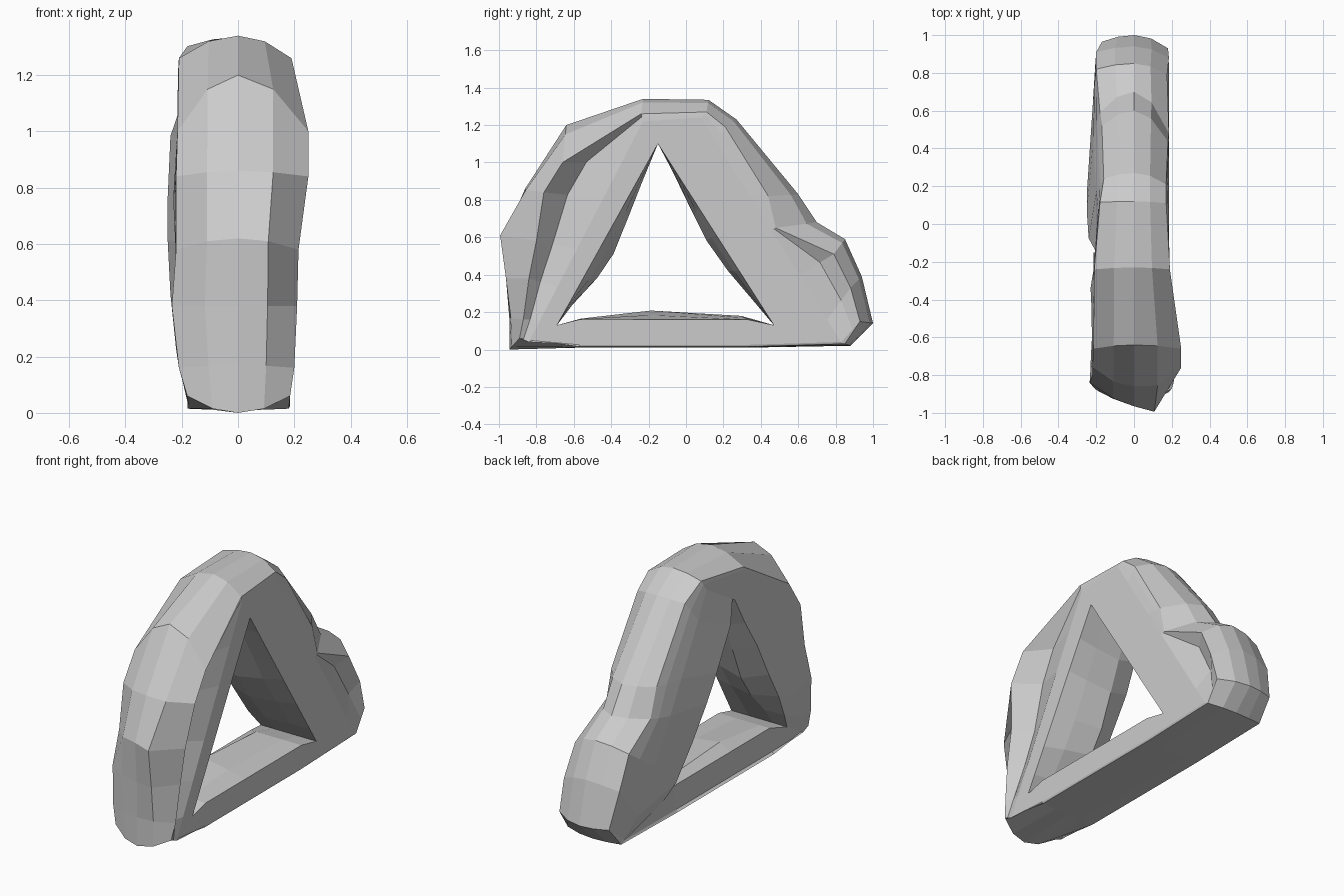
import bpy, bmesh
from mathutils import Vector

cube = bpy.data.objects.get("Cube")
if cube:
    bpy.data.objects.remove(cube, do_unlink=True)

stone = bpy.data.materials.new("pale grey stone")
stone.use_nodes = True
grey = (0.6, 0.6, 0.6, 1)
stone.diffuse_color = grey
stone.node_tree.nodes["Principled BSDF"].inputs["Base Color"].default_value = grey

FLAT = 0.185     # half width of the flat side on the left
HOLE_CENTRE = Vector((-0.13, 0.42))


def section(crest, shoulder, rim, hole, left, right, flat_right,
            bulge=0.0, groove=0.0, brow=0.0, reach=1.0):
    """One closed rock cross-section, from its crest round to the hole and back."""
    crest, shoulder, rim, hole = (Vector(p) for p in (crest, shoulder, rim, hole))
    inward = (HOLE_CENTRE - hole).normalized()
    far_shoulder = crest.lerp(shoulder, reach)
    rim_right = (right + flat_right) / 2
    ring = [
        (0, crest),
        (left * 0.5, crest.lerp(shoulder, 0.25) - Vector((brow, 0))),
        (left, shoulder),
        ((left + FLAT) / 2 - groove, shoulder.lerp(rim, 0.4)),
        (FLAT, rim), (FLAT, hole),
        (0.07, hole + inward * bulge * 0.5), (-0.09, hole + inward * bulge),
        (-flat_right, hole), (-rim_right, rim),
        (-(right + rim_right) / 2, far_shoulder.lerp(rim, 0.4)),
        (-right, far_shoulder),
        (-right * 0.5, crest.lerp(far_shoulder, 0.25)),
    ]
    return [Vector((x, p.x, p.y)) for x, p in ring]


def limb_sections(rims, holes, rows, reach=1.0):
    """Slide the rim and hole edges along straight lines; each row shapes the rest."""
    out = []
    for t, crest, shoulder, *shape in rows:
        rim = Vector(rims[0]).lerp(Vector(rims[1]), t)
        hole = Vector(holes[0]).lerp(Vector(holes[1]), t)
        out.append(section(crest, shoulder, rim, hole, *shape, reach=reach))
    return out


def loft(name, rings):
    bm = bmesh.new()
    loops = [[bm.verts.new(p) for p in ring] for ring in rings]
    for a, b in zip(loops, loops[1:]):
        for i in range(len(a)):
            j = (i + 1) % len(a)
            bm.faces.new((a[i], a[j], b[j], b[i]))
    bmesh.ops.remove_doubles(bm, verts=bm.verts, dist=0.0005)
    bmesh.ops.recalc_face_normals(bm, faces=bm.faces)
    mesh = bpy.data.meshes.new(name)
    bm.to_mesh(mesh)
    bm.free()
    mesh.materials.append(stone)
    bpy.context.collection.objects.link(bpy.data.objects.new(name, mesh))


# Corners of the triangular frame
front_rim, front_hole = (-0.84, 0.04), (-0.69, 0.13)
top_front_rim, top_back_rim, top_hole = (-0.23, 1.22), (0.08, 1.24), (-0.15, 1.1)
back_rim, back_hole = (0.83, 0.04), (0.47, 0.13)

# Front leg, with the overhanging shoulder and groove on its left side
front = limb_sections((front_rim, top_front_rim), (front_hole, top_hole), [
    (0, (-0.945, 0), (-0.89, 0.06), 0.185, 0.18, 0.18),
    (0.1, (-0.945, 0.17), (-0.87, 0.16), 0.2, 0.21, 0.2, 0.03, 0.02, 0.01),
    (0.25, (-0.95, 0.38), (-0.84, 0.38), 0.21, 0.235, 0.22, 0.08, 0.06, 0.04),
    (0.42, (-0.965, 0.62), (-0.8, 0.58), 0.215, 0.22, 0.22, 0.08, 0.08, 0.07),
    (0.65, (-0.86, 0.86), (-0.76, 0.84), 0.25, 0.22, 0.23, 0.06, 0.09, 0.02),
    (0.82, (-0.64, 1.2), (-0.66, 1), 0.25, 0.215, 0.215, 0.04, 0.08),
    (1, (-0.23, 1.34), (-0.24, 1.26), 0.19, 0.21, 0.215),
])

# Back leg, ending in the swollen foot
back = limb_sections((top_back_rim, back_rim), (top_hole, back_hole), [
    (0, (0.12, 1.335), (0.11, 1.27), 0.17, 0.18, 0.2),
    (0.12, (0.27, 1.23), (0.21, 1.19), 0.17, 0.16, 0.24, 0.02),
    (0.35, (0.6, 0.83), (0.44, 0.82), 0.18, 0.17, 0.25, 0.05),
    (0.5, (0.7, 0.68), (0.48, 0.65), 0.185, 0.18, 0.25, 0.06),
    (0.7, (0.85, 0.59), (0.79, 0.51), 0.175, 0.2, 0.24, 0.06, 0.05),
    (0.9, (0.94, 0.39), (0.88, 0.33), 0.185, 0.2, 0.22, 0.03, 0.04),
    (1, (1, 0.14), (0.93, 0.15), 0.18, 0.17, 0.18),
    (1, (0.88, 0.02), (0.85, 0.03), 0.18, 0.18, 0.18),
], reach=0.5)

# Base bar between the two feet, its right side leaning inward
base = [back[-1]]
for y, bulge in ((0.33, 0.04), (-0.2, 0.05), (-0.57, 0.01)):
    base.append(section((y, 0.01), (y, 0.015), (y, 0.025), (y, 0.16),
                        0.18, 0.18, 0.15, bulge))
base.append(front[0])

loft("front_leg", front)
loft("arch_top", [front[-1], back[0]])
loft("back_leg", back)
loft("base_bar", base)
